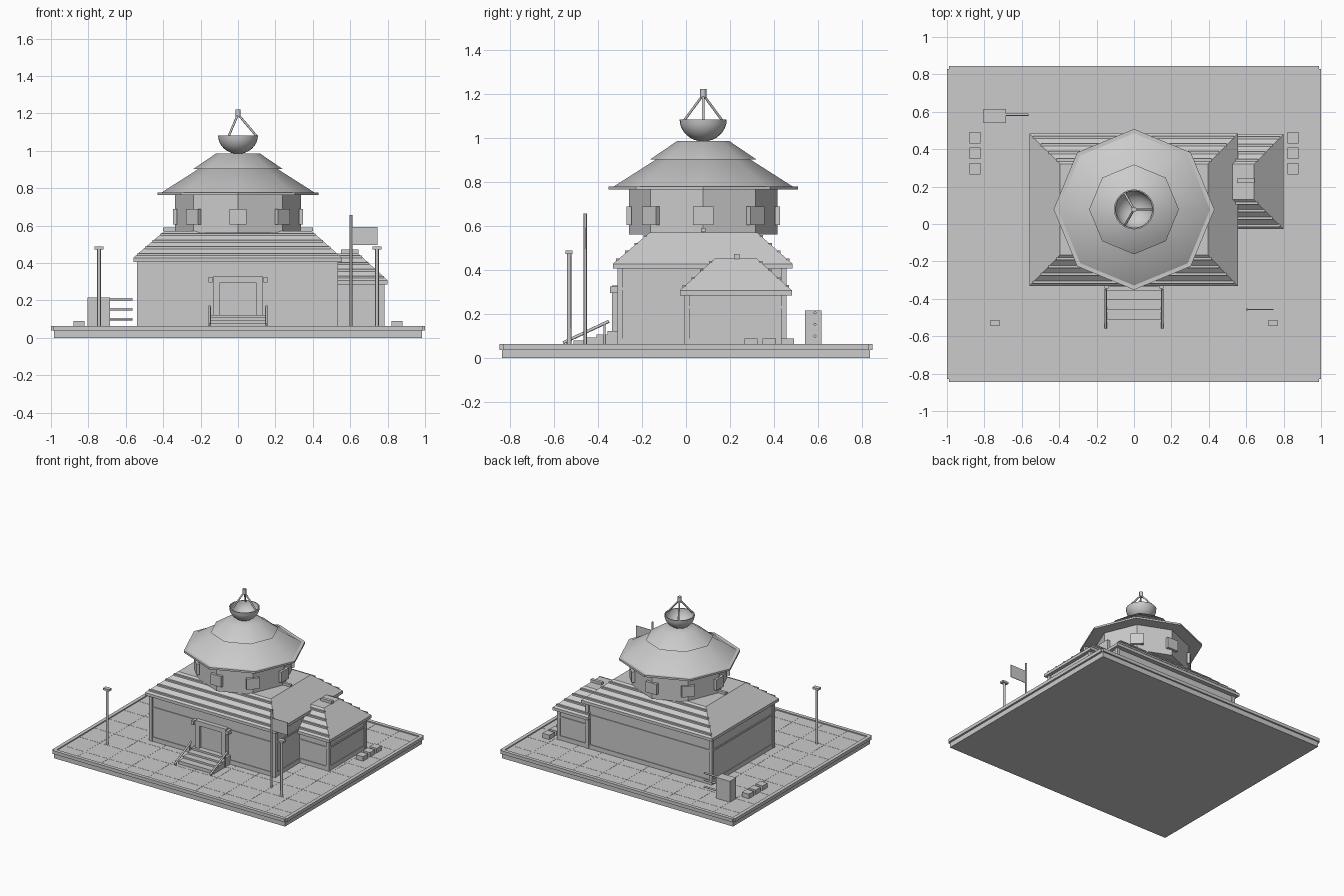
import bpy, bmesh, math
from mathutils import Vector

cube = bpy.data.objects.get("Cube")
if cube:
    bpy.data.objects.remove(cube)

grey = bpy.data.materials.new("plain_grey")
grey.use_nodes = True
GREY = (0.6, 0.6, 0.6, 1)
grey.diffuse_color = GREY
grey.node_tree.nodes["Principled BSDF"].inputs["Base Color"].default_value = GREY

CY = 0.078          # depth of the tower axis
GROUND = 0.055


def finish(name, bm, smooth=None):
    bmesh.ops.recalc_face_normals(bm, faces=bm.faces)
    mesh = bpy.data.meshes.new(name)
    bm.to_mesh(mesh)
    bm.free()
    mesh.materials.append(grey)
    ob = bpy.data.objects.new(name, mesh)
    bpy.context.collection.objects.link(ob)
    if smooth:
        bpy.ops.object.select_all(action='DESELECT')
        ob.select_set(True)
        bpy.context.view_layer.objects.active = ob
        bpy.ops.object.shade_smooth_by_angle(angle=math.radians(smooth))
    return ob


def frustum(name, low, z0, high, z1):
    """Solid between two rectangles given as (x0, x1, y0, y1)."""
    bm = bmesh.new()
    rings = []
    for (x0, x1, y0, y1), z in ((low, z0), (high, z1)):
        rings.append([bm.verts.new((x, y, z)) for x, y in
                      ((x0, y0), (x1, y0), (x1, y1), (x0, y1))])
    a, b = rings
    bm.faces.new(a)
    bm.faces.new(b)
    for i in range(4):
        j = (i + 1) % 4
        bm.faces.new((a[i], a[j], b[j], b[i]))
    return finish(name, bm)


def box(name, x0, x1, y0, y1, z0, z1):
    return frustum(name, (x0, x1, y0, y1), z0, (x0, x1, y0, y1), z1)


def rod(name, p, q, r, sides=8):
    p, q = Vector(p), Vector(q)
    bm = bmesh.new()
    bmesh.ops.create_cone(bm, cap_ends=True, segments=sides, radius1=r, radius2=r,
                          depth=(q - p).length)
    ob = finish(name, bm, 50)
    ob.location = (p + q) / 2
    ob.rotation_euler = (q - p).to_track_quat('Z', 'Y').to_euler()
    return ob


def lathe(name, profile, sides, smooth=None):
    """Closed (radius, height) profile turned around the tower axis."""
    bm = bmesh.new()
    rings = []
    for r, z in profile:
        if r == 0:
            rings.append([bm.verts.new((0, CY, z))] * sides)
        else:
            rings.append([bm.verts.new((r * math.cos(math.tau * i / sides),
                                        CY + r * math.sin(math.tau * i / sides), z))
                          for i in range(sides)])
    for a, b in zip(rings, rings[1:]):
        for i in range(sides):
            j = (i + 1) % sides
            corners = list(dict.fromkeys((a[i], a[j], b[j], b[i])))
            if len(corners) > 2:
                bm.faces.new(corners)
    return finish(name, bm, smooth)


def roof(name, low, high, z0, z1, courses):
    """Hipped roof with an eave board and battens on its front and back slopes."""
    box(name + "_eave", *low, z0 - 0.022, z0)
    frustum(name, low, z0, high, z1)
    for k in range(courses):
        t = (k + 0.5) / courses
        x0, x1, y0, y1 = (a + (b - a) * t for a, b in zip(low, high))
        z = z0 + (z1 - z0) * t
        for side, y in (("front", y0), ("back", y1)):
            box(f"{name}_{side}_batten_{k}", x0, x1, y - 0.007, y + 0.007,
                z - 0.006, z + 0.006)


def walls(name, x0, x1, y0, y1, top, rail):
    """Plain block with corner posts, plinth and a rail all round."""
    box(name, x0 + 0.008, x1 - 0.008, y0 + 0.008, y1 - 0.008, GROUND, top)
    box(name + "_plinth", x0 + 0.003, x1 - 0.003, y0 + 0.003, y1 - 0.003, GROUND, 0.088)
    box(name + "_rail", x0 + 0.002, x1 - 0.002, y0 + 0.002, y1 - 0.002, rail, rail + 0.012)
    w = 0.025
    for i, x in enumerate((x0, x1 - w)):
        for j, y in enumerate((y0, y1 - w)):
            box(f"{name}_post_{i}{j}", x, x + w, y, y + w, GROUND, top)


# Ground slab, raised rim and paving joints
box("base_slab", -0.985, 0.985, -0.834, 0.834, 0, GROUND)
for s, side in ((-1, "right"), (1, "left")):
    box(side + "_rim", *sorted((s * 0.972, s)), -0.83, 0.83, 0.038, 0.063)
for s, side in ((-1, "front"), (1, "back")):
    box(side + "_rim", -0.988, 0.988, *sorted((s * 0.818, s * 0.846)), 0.038, 0.063)
for i in range(-4, 5):
    box(f"paving_joint_x_{i}", i * 0.2 - 0.002, i * 0.2 + 0.002, -0.81, 0.81,
        GROUND - 0.01, GROUND + 0.001)
    box(f"paving_joint_y_{i}", -0.97, 0.97, i * 0.18 - 0.002, i * 0.18 + 0.002,
        GROUND - 0.01, GROUND + 0.001)

# Main hall and side annex
walls("hall_walls", -0.54, 0.535, -0.31, 0.457, 0.42, 0.308)
roof("hall_roof", (-0.56, 0.555, -0.332, 0.483), (-0.395, 0.395, -0.165, 0.322), 0.428, 0.57, 4)
walls("annex_walls", 0.5, 0.782, -0.01, 0.455, 0.3, 0.225)
roof("annex_roof", (0.5, 0.8, -0.028, 0.481), (0.5, 0.642, 0.13, 0.32), 0.307, 0.452, 4)
box("annex_vent", 0.55, 0.645, 0.218, 0.242, 0.44, 0.472)
box("tower_base_beam", -0.4, 0.4, CY - 0.01, CY + 0.01, 0.572, 0.59)

# Entrance
box("door_panel", -0.1, 0.1, -0.314, -0.29, GROUND, 0.31)
for s, side in ((-1, "right"), (1, "left")):
    box(side + "_door_post", *sorted((s * 0.095, s * 0.13)), -0.335, -0.29, GROUND, 0.33)
    box(side + "_wall_lamp", s * 0.147 - 0.01, s * 0.147 + 0.01, -0.345, -0.3, 0.295, 0.325)
    rod(side + "_handrail", (s * 0.152, -0.557, 0.07), (s * 0.152, -0.35, 0.167), 0.007)
    rod(side + "_rail_foot", (s * 0.152, -0.54, GROUND), (s * 0.152, -0.54, 0.08), 0.005)
    rod(side + "_rail_post", (s * 0.152, -0.37, GROUND), (s * 0.152, -0.37, 0.158), 0.005)
box("door_lintel", -0.13, 0.13, -0.335, -0.29, 0.295, 0.33)
for k, y in enumerate((-0.51, -0.457, -0.405, -0.355)):
    box(f"step_{k}", -0.148, 0.148, y, -0.3, GROUND, 0.08 + 0.014 * k)

# Octagonal tower with a window on every corner
lathe("tower_drum", [(0, 0.56), (0.337, 0.56), (0.337, 0.775), (0, 0.775)], 8)
for i in range(8):
    a = math.tau * i / 8
    window = box(f"tower_window_{i}", 0.325, 0.348, -0.046, 0.046, 0.605, 0.688)
    window.location = (0, CY, 0)
    window.rotation_euler.z = a

# Two-tier tower roof
lathe("tower_eave", [(0, 0.764), (0.43, 0.764), (0.43, 0.778), (0, 0.778)], 8)
lathe("lower_tower_roof", [(0, 0.776), (0.41, 0.776), (0.2, 0.91), (0, 0.91)], 8, 50)
lathe("upper_tower_roof", [(0, 0.902), (0.24, 0.902), (0.118, 0.985), (0, 0.985)], 8, 50)

# Hollow bowl with a three-legged finial
arc = [math.radians(90 * i / 8) for i in range(9)]
outer = [(0.107 * math.sin(a) if a else 0, 1.083 - 0.1 * math.cos(a)) for a in arc]
inner = [(0.1 * math.sin(a) if a else 0, 1.083 - 0.093 * math.cos(a)) for a in reversed(arc)]
lathe("bowl", outer + inner, 24, 40)
for i in range(3):
    a = math.tau * i / 3
    rod(f"finial_leg_{i}", (0.1 * math.cos(a), CY + 0.1 * math.sin(a), 1.078),
        (0, CY, 1.195), 0.006)
rod("finial_cap", (0, CY, 1.18), (0, CY, 1.22), 0.014)

# Lamp posts
for s, side in ((-1, "right"), (1, "left")):
    x = s * 0.743
    rod(side + "_lamp_post", (x, -0.53, GROUND), (x, -0.53, 0.478), 0.01)
    box(side + "_lamp_head", x - 0.025, x + 0.025, -0.546, -0.514, 0.473, 0.488)

# Flag
rod("flag_pole", (0.604, -0.457, GROUND), (0.604, -0.457, 0.657), 0.007)
box("flag", 0.606, 0.745, -0.459, -0.455, 0.495, 0.593)

# Planter blocks
for s, side in ((-1, "right"), (1, "left")):
    for k in range(3):
        y = 0.265 + 0.083 * k
        box(f"{side}_block_{k}", s * 0.85 - 0.03, s * 0.85 + 0.03, y, y + 0.06, GROUND, 0.09)

# Utility cabinet with pipes
box("cabinet", -0.805, -0.685, 0.54, 0.615, GROUND, 0.216)
for k in range(3):
    z = 0.1 + 0.053 * k
    rod(f"cabinet_pipe_{k}", (-0.7, 0.585, z), (-0.565, 0.585, z), 0.007)
